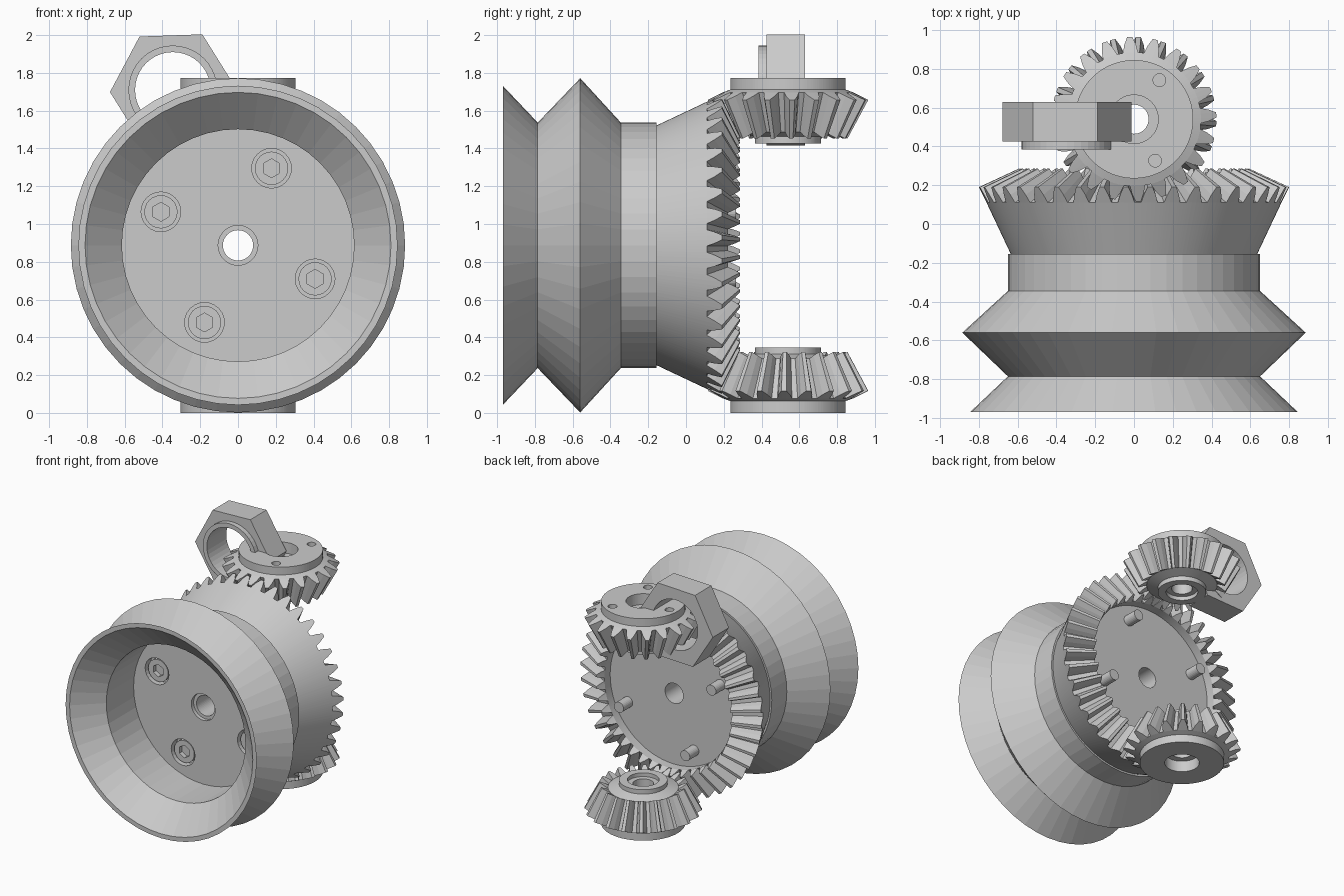
import bpy, bmesh, math
from mathutils import Matrix

cube = bpy.data.objects.get("Cube")
if cube:
    bpy.data.objects.remove(cube)

grey = bpy.data.materials.new("machined grey")
grey.use_nodes = True
COLOUR = (0.6, 0.6, 0.6, 1)
grey.diffuse_color = COLOUR
grey.node_tree.nodes["Principled BSDF"].inputs["Base Color"].default_value = COLOUR

AXIS_Z = 0.887      # height of the wheel axis
PINION_Y = 0.54     # where the gear axes cross
WHEEL = Matrix.Translation((0, 0, AXIS_Z)) @ Matrix.Rotation(-math.pi / 2, 4, 'X')

# One tooth: (fraction of pitch, fraction of tooth height)
TOOTH = [(0, 0), (.14, 0), (.25, .5), (.4, 1), (.6, 1), (.75, .5), (.86, 0)]


def finish(name, bm, matrix):
    bmesh.ops.remove_doubles(bm, verts=bm.verts, dist=1e-5)
    bmesh.ops.dissolve_degenerate(bm, edges=bm.edges, dist=1e-5)
    bm.transform(matrix)
    bmesh.ops.recalc_face_normals(bm, faces=bm.faces)
    mesh = bpy.data.meshes.new(name)
    bm.to_mesh(mesh)
    bm.free()
    mesh.materials.append(grey)
    obj = bpy.data.objects.new(name, mesh)
    bpy.context.collection.objects.link(obj)
    return obj


def revolve(name, profile, matrix, columns):
    """Spin a closed profile; a station (r, h, tip_r, tip_h) follows the tooth height."""
    bm = bmesh.new()
    rings = []
    for s in profile:
        r, h, tr, th = s if len(s) == 4 else s * 2
        rings.append([bm.verts.new(((r + (tr - r) * k) * math.cos(a),
                                    (r + (tr - r) * k) * math.sin(a),
                                    h + (th - h) * k)) for a, k in columns])
    n = len(columns)
    for i, ring in enumerate(rings):
        nxt = rings[(i + 1) % len(rings)]
        for j in range(n):
            k = (j + 1) % n
            bm.faces.new((ring[j], ring[k], nxt[k], nxt[j]))
    return finish(name, bm, matrix)


def plain(n):
    return [(math.tau * i / n, 0) for i in range(n)]


def toothed(teeth, phase):
    return [(math.radians(phase) + math.tau * (t + f) / teeth, k)
            for t in range(teeth) for f, k in TOOTH]


def rods(name, spots, radius, low, high, matrix, sides=24):
    """Several parallel cylinders in one mesh."""
    bm = bmesh.new()
    for x, y in spots:
        bmesh.ops.create_cone(bm, cap_ends=True, segments=sides, radius1=radius,
                              radius2=radius, depth=high - low,
                              matrix=Matrix.Translation((x, y, (low + high) / 2)))
    return finish(name, bm, matrix)


def cut(obj, cutter):
    mod = obj.modifiers.new("cut", 'BOOLEAN')
    mod.operation = 'DIFFERENCE'
    mod.solver = 'EXACT'
    mod.object = cutter
    bpy.context.view_layer.update()
    graph = bpy.context.evaluated_depsgraph_get()
    mesh = bpy.data.meshes.new_from_object(obj.evaluated_get(graph))
    obj.modifiers.clear()
    obj.data = mesh
    bpy.data.objects.remove(cutter)


def circle_spots(count, radius, start):
    angles = [math.radians(start) + math.tau * i / count for i in range(count)]
    return [(radius * math.cos(a), radius * math.sin(a)) for a in angles]


# Grooved wheel with a hollow front
wheel = revolve("grooved_wheel", [
    (.08, -.155), (.65, -.155), (.65, -.345), (.885, -.56), (.65, -.785),
    (.845, -.97), (.81, -.97), (.615, -.785), (.615, -.44),
    (.105, -.44), (.105, -.41), (.08, -.41)], WHEEL, plain(48))

# Four socket bolts through the wheel
spots = circle_spots(4, .445, 23.5)
cut(wheel, rods("bolt_seats", spots, .105, -.5, -.38, WHEEL))
heads = rods("bolt_heads", spots, .088, -.425, -.37, WHEEL)
cut(heads, rods("hex_sockets", spots, .05, -.5, -.39, WHEEL, 6))
rods("bolt_ends", spots, .042, .1, .265, WHEEL)

# Large bevel gear behind the wheel
revolve("large_bevel_gear", [
    (.08, -.155), (.635, -.155), (.76, .11), (.76, .11, .80, .19),
    (.565, .222, .595, .285), (.565, .222), (.565, .15), (.08, .15)],
    WHEEL, toothed(40, -88.5))

# Two small bevel gears, above and below
for name, side, phase in (("upper", 1, 264), ("lower", -1, 258)):
    place = Matrix.Translation((0, PINION_Y, AXIS_Z)) @ Matrix.Scale(side, 4, (0, 0, 1))
    pinion = revolve(name + "_bevel_gear", [
        (.075, .57), (.115, .57), (.115, .54), (.175, .54), (.175, .575),
        (.255, .6), (.255, .6, .315, .565), (.345, .81, .425, .77),
        (.345, .81), (.305, .825), (.305, .887), (.125, .887),
        (.125, .8), (.075, .8)], place, toothed(20, phase))
    cut(pinion, rods("screw_holes", circle_spots(3, .24, 57), .033, .83, .95, place, 16))

# Hexagonal nut with a round collar
NUT = Matrix.Translation((-.345, 0, 1.71)) @ Matrix.Rotation(-math.pi / 2, 4, 'X')
nut = rods("hex_nut", [(0, 0)], .333, .425, .63,
           NUT @ Matrix.Rotation(math.radians(28), 4, 'Z'), 6)
# Turn the nut so that a corner points sideways
low_corner = min(nut.data.vertices, key=lambda v: v.co.x).co
turn = math.atan2(low_corner.z - 1.71, -.345 - low_corner.x) + math.radians(2)
nut.data.transform(NUT @ Matrix.Rotation(-turn, 4, 'Z') @ NUT.inverted())
cut(nut, rods("nut_bore", [(0, 0)], .2, .3, .7, NUT, 40))
revolve("nut_collar", [(.2, .385), (.235, .385), (.235, .425), (.2, .425)],
        NUT, plain(40))
